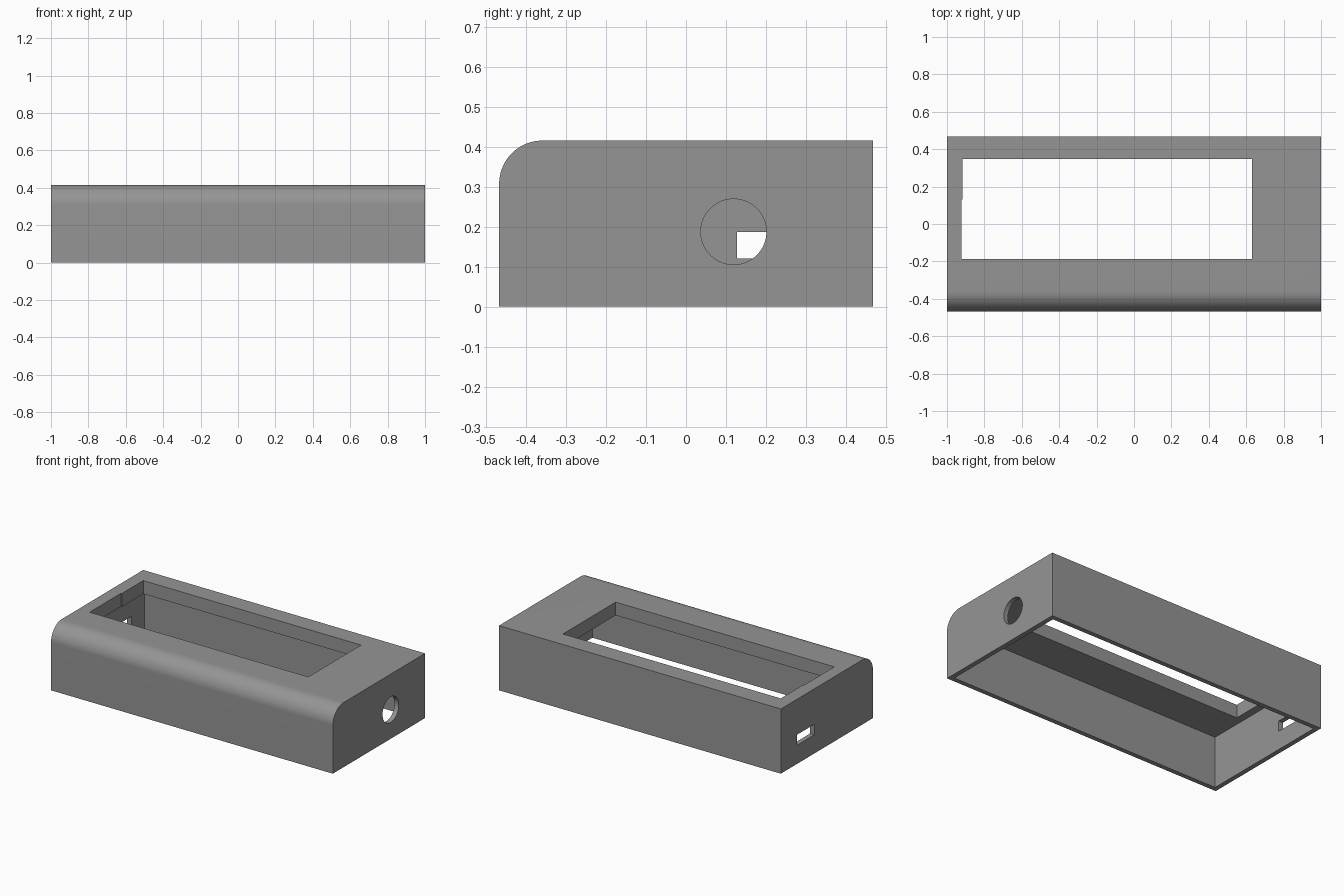
import bpy, bmesh, math
from mathutils import Vector

if "Cube" in bpy.data.objects:
    bpy.data.objects.remove(bpy.data.objects["Cube"])

grey = bpy.data.materials.new("plain grey")
grey.diffuse_color = (0.3, 0.3, 0.3, 1)
grey.use_nodes = True
grey.node_tree.nodes["Principled BSDF"].inputs["Base Color"].default_value = grey.diffuse_color


def prism(name, points, direction):
    """Extrude a closed outline of 3D points along a direction."""
    bm = bmesh.new()
    face = bm.faces.new([bm.verts.new(p) for p in points])
    new = bmesh.ops.extrude_face_region(bm, geom=[face])["geom"]
    bmesh.ops.translate(bm, vec=Vector(direction),
                        verts=[v for v in new if isinstance(v, bmesh.types.BMVert)])
    bmesh.ops.recalc_face_normals(bm, faces=bm.faces)
    mesh = bpy.data.meshes.new(name)
    bm.to_mesh(mesh)
    bm.free()
    mesh.materials.append(grey)
    obj = bpy.data.objects.new(name, mesh)
    bpy.context.collection.objects.link(obj)
    return obj


def rect_yz(x, y0, y1, z0, z1):
    return [(x, y0, z0), (x, y1, z0), (x, y1, z1), (x, y0, z1)]


# Outer body: side profile with a rounded top front edge, swept along x
HALF_Y, TOP, R, WALL, CEILING = 0.467, 0.415, 0.108, 0.03, 0.33
profile = [(-1, HALF_Y, TOP), (-1, HALF_Y, 0), (-1, -HALF_Y, 0)]
for i in range(25):
    a = math.pi - i / 24 * math.pi / 2
    profile.append((-1, -HALF_Y + R + R * math.cos(a), TOP - R + R * math.sin(a)))
body = prism("enclosure_shell", profile, (2, 0, 0))

# Hollow, open underneath
inner_y = HALF_Y - WALL
cavity = prism("cavity_cutter", rect_yz(-1 + WALL, -inner_y, inner_y, -0.1, CEILING),
               (2 - 2 * WALL, 0, 0))

# Display window in the top, with a tiny step on its left edge
window = prism("window_cutter", [(-0.922, -0.187, 0.2), (0.63, -0.187, 0.2),
                                 (0.63, 0.348, 0.2), (-0.916, 0.348, 0.2),
                                 (-0.916, 0.13, 0.2), (-0.922, 0.13, 0.2)], (0, 0, 0.4))

# Rectangular port on the left end
port = prism("port_cutter", rect_yz(-1.1, 0.128, 0.305, 0.12, 0.187), (0.2, 0, 0))

# Round hole in the right end
circle = [(0.9, 0.119 + 0.082 * math.cos(t), 0.187 + 0.082 * math.sin(t))
          for t in (i * math.tau / 64 for i in range(64))]
hole = prism("round_hole_cutter", circle, (0.2, 0, 0))

for cutter in (cavity, window, port, hole):
    cutter.hide_render = True
    cutter.hide_set(True)
    mod = body.modifiers.new(cutter.name, "BOOLEAN")
    mod.operation, mod.solver, mod.object = "DIFFERENCE", "EXACT", cutter

# Bake the cuts, discard the cutters, smooth the rounded edge
bpy.context.view_layer.objects.active = body
body.select_set(True)
for mod in list(body.modifiers):
    bpy.ops.object.modifier_apply(modifier=mod.name)
for cutter in (cavity, window, port, hole):
    bpy.data.objects.remove(cutter)
bpy.ops.object.shade_smooth_by_angle(angle=math.radians(30))
